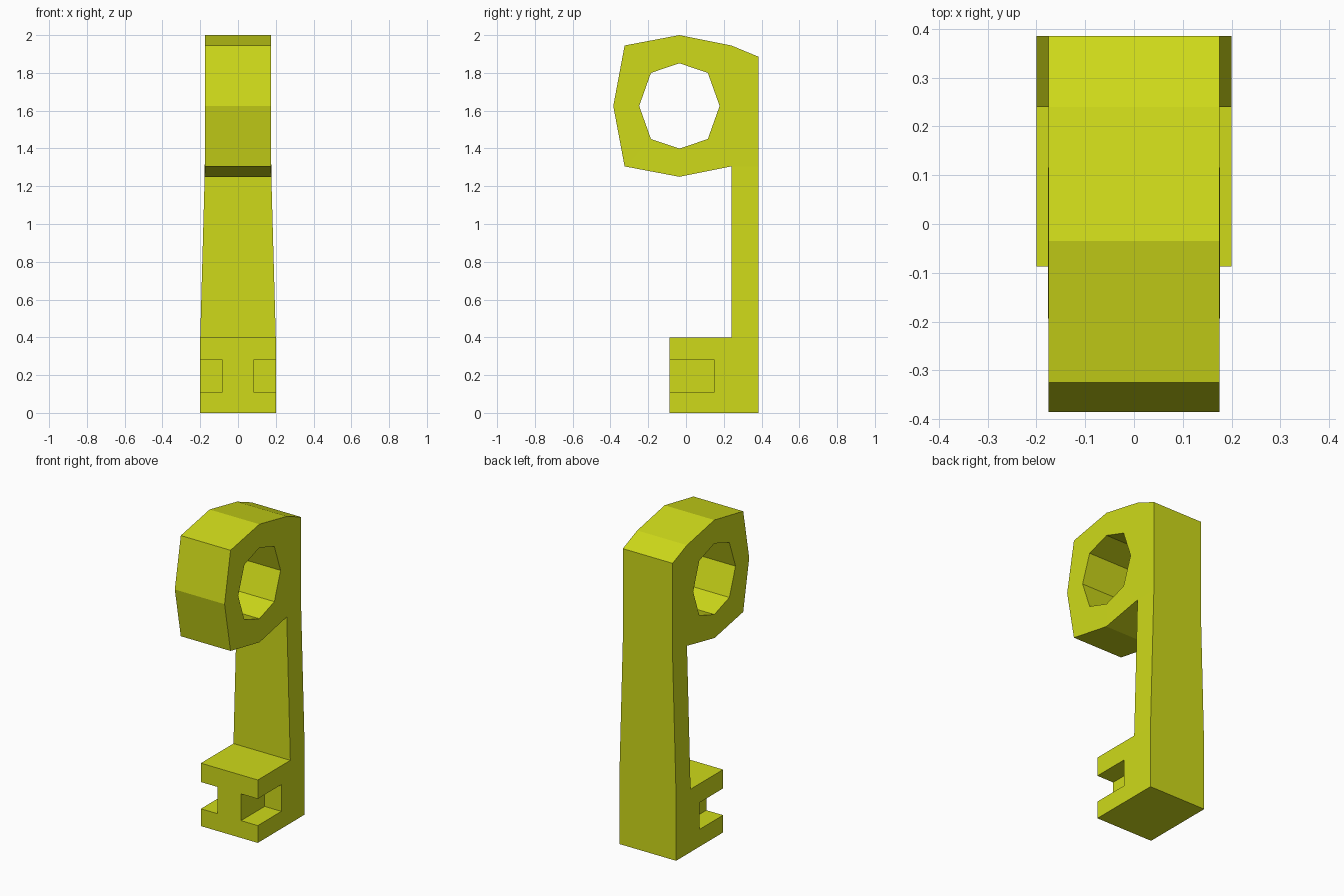
import bpy, bmesh, math

if "Cube" in bpy.data.objects:
    bpy.data.objects.remove(bpy.data.objects["Cube"])

CY, CZ = -0.035, 1.625          # ring centre
BACK, STEM = 0.385, 0.24        # rear plane and front plane of the upright


def half_width(z):
    # straight foot, tapered upright, straight ring
    t = min(max((z - 0.4) / (1.305 - 0.4), 0), 1)
    return 0.2 - 0.025 * t


# Side profile (y, z), split into patches that share corners
outer = [(CY, 2.0), (STEM, 1.945), (BACK, CZ), (STEM, 1.305),
         (CY, 1.25), (-0.325, 1.305), (-0.385, CZ), (-0.325, 1.945)]
inner = [(CY + 0.213 * math.sin(i * math.pi / 4),
          CZ + 0.226 * math.cos(i * math.pi / 4)) for i in range(8)]
inner = [(y, z if i % 2 == 0 else CZ + math.copysign(0.175, z - CZ))
         for i, (y, z) in enumerate(inner)]
corners = {1: [(BACK, 1.885)], 2: [(BACK, 1.305)]}

patches = []
for i in range(8):
    j = (i + 1) % 8
    patches.append([outer[i]] + corners.get(i, []) + [outer[j], inner[j], inner[i]])
patches.append([(STEM, 1.305), (BACK, 1.305), (BACK, 0.4), (STEM, 0.4)])
patches.append([(STEM, 0.4), (BACK, 0.4), (BACK, 0), (-0.087, 0), (-0.087, 0.4)])

# Hook body: fill the profile, then extrude across x
bm = bmesh.new()
cache = {}


def vert(p):
    key = (round(p[0], 4), round(p[1], 4))
    if key not in cache:
        cache[key] = bm.verts.new((-half_width(p[1]), *p))
    return cache[key]


for patch in patches:
    bm.faces.new([vert(p) for p in patch])
ext = bmesh.ops.extrude_face_region(bm, geom=bm.faces[:], use_keep_orig=True)
for v in ext["geom"]:
    if isinstance(v, bmesh.types.BMVert):
        v.co.x = half_width(v.co.z)
bmesh.ops.recalc_face_normals(bm, faces=bm.faces[:])
mesh = bpy.data.meshes.new("ring_post")
bm.to_mesh(mesh)
bm.free()
body = bpy.data.objects.new("ring_post", mesh)
bpy.context.collection.objects.link(body)

mat = bpy.data.materials.new("yellow_green")
mat.diffuse_color = (0.62, 0.7, 0.01, 1)
mat.use_nodes = True
mat.node_tree.nodes["Principled BSDF"].inputs["Base Color"].default_value = mat.diffuse_color
mesh.materials.append(mat)

# Side slots in the foot
for side in (-1, 1):
    bpy.ops.mesh.primitive_cube_add(size=1, location=(side * 0.1825, -0.025, 0.195))
    cutter = bpy.context.object
    cutter.name = "slot_cutter"
    cutter.scale = (0.2, 0.35, 0.17)
    cutter.hide_render = True
    cutter.data.materials.append(mat)
    mod = body.modifiers.new("slot", 'BOOLEAN')
    mod.operation = 'DIFFERENCE'
    mod.solver = 'EXACT'
    mod.object = cutter
    bpy.context.view_layer.objects.active = body
    bpy.ops.object.modifier_apply(modifier=mod.name)
    bpy.data.objects.remove(cutter)
